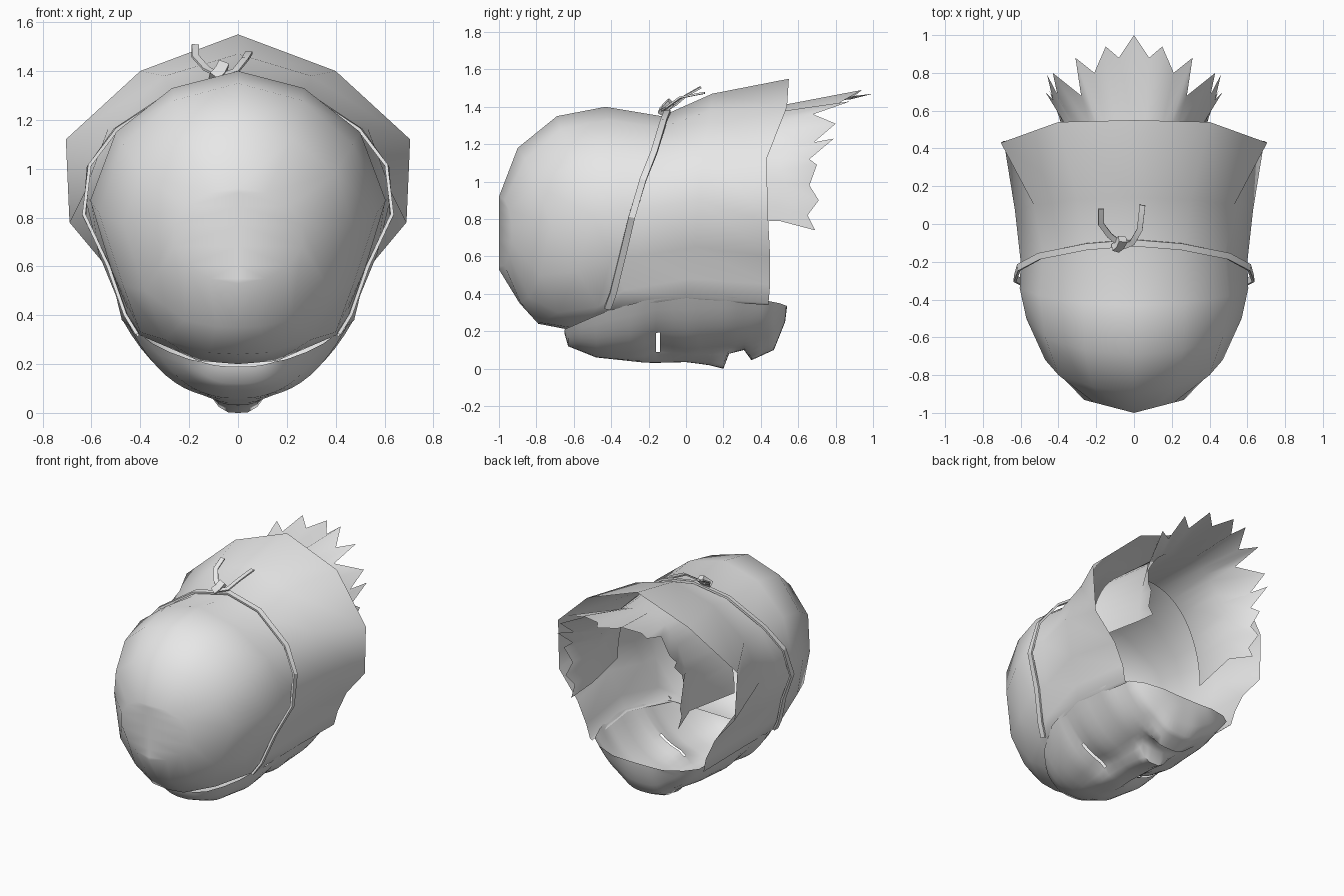
import bpy, bmesh, math
from mathutils import Vector

if "Cube" in bpy.data.objects:
    bpy.data.objects.remove(bpy.data.objects["Cube"])

grey = bpy.data.materials.new("plain_grey")
grey.diffuse_color = (0.8, 0.8, 0.8, 1)
grey.use_nodes = True
grey.node_tree.nodes["Principled BSDF"].inputs["Base Color"].default_value = grey.diffuse_color


def finish(name, bm, angle=60):
    """Weld, orient and shade a mesh, then link it as an object."""
    bmesh.ops.remove_doubles(bm, verts=bm.verts, dist=0.0005)
    bmesh.ops.dissolve_degenerate(bm, edges=bm.edges, dist=0.0005)
    bmesh.ops.recalc_face_normals(bm, faces=bm.faces)
    me = bpy.data.meshes.new(name)
    bm.to_mesh(me)
    bm.free()
    me.materials.append(grey)
    ob = bpy.data.objects.new(name, me)
    bpy.context.collection.objects.link(ob)
    bpy.ops.object.select_all(action='DESELECT')
    ob.select_set(True)
    bpy.context.view_layer.objects.active = ob
    bpy.ops.object.shade_smooth_by_angle(angle=math.radians(angle))
    return ob


def loft(bm, rows, skip=lambda r, c: False, closed=False):
    """Join rows of points with quads on both sides of x = 0."""
    for side in (1, -1):
        grid = [[bm.verts.new((side * x, y, z)) for x, y, z in row] for row in rows]
        for r in range(len(rows) - 1):
            n = len(rows[r])
            for c in range(n if closed else n - 1):
                if not skip(r, c):
                    d = (c + 1) % n
                    bm.faces.new((grid[r][c], grid[r][d], grid[r + 1][d], grid[r + 1][c]))


def lerp(table, v):
    """Piecewise linear lookup."""
    for (a, p), (b, q) in zip(table, table[1:]):
        if v <= b:
            return p + (q - p) * max(0, (v - a) / (b - a))
    return table[-1][1]


# Hood: half sections from crown line to lower edge, front to open back
sections = [
    [(0, -.9, 1.18), (.22, -.86, 1.12), (.4, -.8, .98), (.47, -.72, .77), (.38, -.78, .5), (.22, -.84, .38), (0, -.89, .35)],
    [(0, -.69, 1.35), (.26, -.67, 1.28), (.47, -.6, 1.1), (.57, -.5, .82), (.47, -.58, .52), (.3, -.68, .3), (0, -.79, .24)],
    [(0, -.43, 1.4), (.27, -.42, 1.33), (.5, -.38, 1.15), (.605, -.34, .87), (.52, -.4, .59), (.4, -.47, .33), (0, -.58, .2)],
    [(0, -.13, 1.35), (.27, -.13, 1.29), (.48, -.16, 1.13), (.6, -.2, .86), (.52, -.26, .6), (.45, -.33, .42), (.38, -.4, .31)],
    [(0, .14, 1.47), (.3, .13, 1.38), (.53, .1, 1.17), (.63, .07, .9), (.57, .05, .65), (.5, .02, .48), (.46, 0, .37)],
    [(0, .55, 1.55), (.4, .54, 1.4), (.705, .43, 1.12), (.69, .44, .78), (.54, .45, .6), (.47, .45, .45), (.43, .44, .34)],
]
# Extra point that rounds off the underside of each section
for s in sections:
    (x0, y0, z0), (x1, y1, z1) = s[-2:]
    s.insert(-1, (x1 + .4 * (x0 - x1), y1 + .1 * (y0 - y1), z1 + .1 * (z0 - z1)))
# Oval nose cap closed on a vertical ridge
cap = []
for i in range(8):
    a = math.pi * i / 7
    x = .27 * math.sin(a) if 0 < i < 7 else 0
    cap.append((x, -1 + .26 * x, .725 + .195 * math.cos(a)))
ridge = [(0, -1, p[2]) for p in cap]
bm = bmesh.new()
loft(bm, [ridge, cap] + sections)
finish("hood", bm)

# Face mask: shallow bowl facing down, with nose, chin and two eye slits
width = [(-.65, .15), (-.62, .22), (-.5, .34), (-.3, .44), (0, .475), (.25, .47), (.44, .41), (.5, .33), (.54, .2)]
rim = [(-.65, .21), (-.42, .31), (-.2, .37), (.1, .39), (.35, .38), (.5, .35), (.54, .335)]
middle = [(-.65, .19), (-.63, .12), (-.48, .06), (-.2, .03), (0, .035), (.12, .02), (.2, 0),
          (.23, .08), (.31, .1), (.35, .045), (.47, .1), (.53, .25), (.54, .33)]
cheek = [(-.65, .19), (-.63, .12), (-.48, .065), (-.25, .06), (-.15, .11), (0, .08),
         (.25, .1), (.35, .11), (.47, .15), (.53, .27), (.54, .33)]
ys = [-.65, -.63, -.56, -.48, -.4, -.3, -.22, -.16, -.14, -.07, 0, .07, .13, .2, .23, .27, .31,
      .35, .4, .44, .47, .5, .53, .54]
N = 12
rows = []
for y in ys:
    row = []
    for i in range(N + 1):
        t = i / N
        x = t * lerp(width, y)
        g = math.exp(-(x / (.11 if y < .3 else .16)) ** 4)
        base = g * lerp(middle, y) + (1 - g) * lerp(cheek, y)
        row.append((x, y, base + (lerp(rim, y) - base) * t ** 2.8))
    rows.append(row)
bm = bmesh.new()
slit = ys.index(-.16)
loft(bm, rows, skip=lambda r, c: r == slit and 3 <= c < 8)
finish("face_mask", bm)

# Spiky hair: arched sheet from inside the hood to a jagged edge
edge = [(0, 1, 1.47), (.08, .88, 1.44), (.15, .94, 1.49), (.21, .8, 1.41), (.31, .88, 1.43),
        (.28, .68, 1.36), (.43, .8, 1.31), (.4, .66, 1.19), (.46, .79, 1.23), (.43, .66, 1.12),
        (.47, .7, 1.09), (.43, .66, .98), (.45, .71, .9), (.42, .65, .82), (.42, .69, .74)]


def arch(y, s):
    """Half arch of points from the crown down to the lower hair edge."""
    pts = []
    for i in range(len(edge)):
        a = math.pi / 2 * i / (len(edge) - 1)
        pts.append((s * math.sin(a) ** .85, y, .79 + .62 * math.cos(a)))
    return pts


bm = bmesh.new()
loft(bm, [arch(.11, .46), arch(.5, .38), edge])
finish("spiky_hair", bm)


def ribbon(name, path, width_dir, w, t, mirrored=False):
    """Flat band with a rectangular section along a path."""
    pts = [Vector(p) for p in path]
    rows = []
    for i, p in enumerate(pts):
        d = (pts[min(i + 1, len(pts) - 1)] - pts[max(i - 1, 0)]).normalized()
        side = Vector(width_dir)
        side = (side - d * side.dot(d)).normalized() * w / 2
        up = d.cross(side).normalized() * t / 2
        rows.append([p + side + up, p + side - up, p - side - up, p - side + up])
    bm = bmesh.new()
    if mirrored:
        for p in rows[0]:
            p.x = 0
        loft(bm, rows, closed=True)
    else:
        vs = [[bm.verts.new(p) for p in row] for row in rows]
        for a, b in zip(vs, vs[1:]):
            for c in range(4):
                d = (c + 1) % 4
                bm.faces.new((a[c], a[d], b[d], b[c]))
        bm.faces.new(vs[0])
        bm.faces.new(vs[-1][::-1])
    return finish(name, bm, 30)


# Strap over the hood, ending at the mask rim
ribbon("strap", [(0, -.1, 1.375), (.25, -.12, 1.325), (.5, -.17, 1.16), (.61, -.23, 1.01), (.63, -.29, .81),
                 (.53, -.34, .6), (.46, -.39, .4), (.41, -.42, .32)], (0, 1, .15), .035, .014, True)

# Knot and its two loose tails
ribbon("knot", [(-.1, -.13, 1.37), (-.075, -.11, 1.395), (-.06, -.08, 1.425)], (1, .2, 0), .045, .04)
ribbon("knot_tail_left", [(-.08, -.1, 1.385), (-.13, -.06, 1.41), (-.175, 0, 1.46), (-.175, .08, 1.505)],
       (1, .3, 0), .03, .01)
ribbon("knot_tail_right", [(-.06, -.12, 1.385), (-.01, -.1, 1.4), (.03, -.03, 1.45), (.045, .1, 1.475)],
       (1, -.3, 0), .03, .01)
